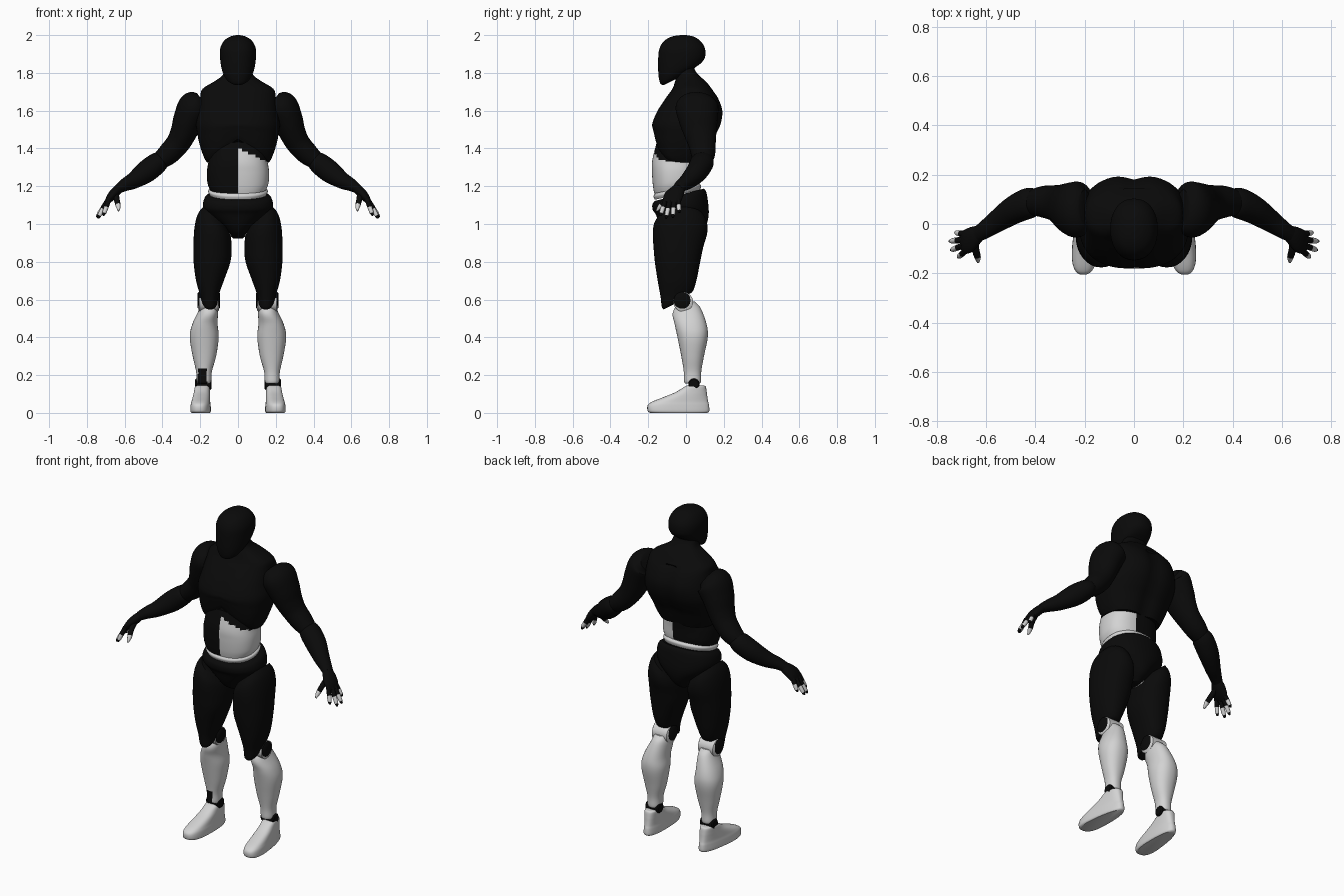
import bpy, bmesh, math
from mathutils import Vector

if "Cube" in bpy.data.objects:
    bpy.data.objects.remove(bpy.data.objects["Cube"])


def material(name, v):
    m = bpy.data.materials.new(name)
    m.diffuse_color = (v, v, v, 1)
    m.use_nodes = True
    m.node_tree.nodes["Principled BSDF"].inputs["Base Color"].default_value = m.diffuse_color
    return m


BLACK, LIGHT = 0, 1
MATS = [material("matte black", 0.003), material("light grey", 0.65)]


def smooth_rows(rows, k):
    """Catmull-Rom interpolation of section tuples."""
    out = []
    for i in range(len(rows) - 1):
        p = [rows[max(0, min(len(rows) - 1, i + d))] for d in (-1, 0, 1, 2)]
        for j in range(k):
            t = j / k
            out.append([0.5 * (2 * b + (c - a) * t + (2 * a - 5 * b + 4 * c - d) * t * t
                               + (3 * b - a - 3 * c + d) * t ** 3) for a, b, c, d in zip(*p)])
    out.append(list(rows[-1]))
    return out


def skin(name, rings, col):
    """Join rings into a closed, smooth shaded part; col(centre, t) or a number gives the colour."""
    bm = bmesh.new()
    vs = [[bm.verts.new(p) for p in r] for r in rings]
    n = len(vs[0])
    pick = col if callable(col) else (lambda c, t: col)
    for i in range(len(vs) - 1):
        for j in range(n):
            q = (j + 1) % n
            f = bm.faces.new((vs[i][j], vs[i][q], vs[i + 1][q], vs[i + 1][j]))
            f.material_index = pick(f.calc_center_median(), (i + 0.5) / (len(vs) - 1))
    for r, t in ((vs[0], 0), (vs[-1], 1)):
        f = bm.faces.new(r)
        f.material_index = pick(f.calc_center_median(), t)
    bmesh.ops.recalc_face_normals(bm, faces=bm.faces)
    me = bpy.data.meshes.new(name)
    bm.to_mesh(me)
    bm.free()
    for m in MATS:
        me.materials.append(m)
    ob = bpy.data.objects.new(name, me)
    bpy.context.collection.objects.link(ob)
    bpy.ops.object.select_all(action='DESELECT')
    ob.select_set(True)
    bpy.context.view_layer.objects.active = ob
    bpy.ops.object.shade_smooth_by_angle(angle=math.radians(40))
    return ob


def stack(name, rows, col, s=1, power=2.2, n=40, k=5, bend=None):
    """Horizontal sections: (z, x_min, x_max, y_min, y_max, x_tilt, y_tilt)."""
    rings = []
    for z, x0, x1, y0, y1, tx, ty in smooth_rows(rows, k):
        ring = []
        for j in range(n):
            a = 2 * math.pi * j / n
            c, d = math.cos(a), math.sin(a)
            dx = math.copysign(abs(c) ** (2 / power), c) * (x1 - x0) / 2
            dy = math.copysign(abs(d) ** (2 / power), d) * (y1 - y0) / 2
            p = Vector(((x0 + x1) / 2 + dx, (y0 + y1) / 2 + dy, z + tx * dx + ty * dy))
            if bend:
                p = bend(p)
            ring.append((p.x * s, p.y, p.z))
        rings.append(ring)
    return skin(name, rings, col)


def tube(name, rows, col, s=1, n=24, k=5):
    """Sections along a path: (x, y, z, thickness radius, depth radius)."""
    rs = smooth_rows(rows, k)
    rings = []
    for i, (x, y, z, rv, ru) in enumerate(rs):
        t = (Vector(rs[min(i + 1, len(rs) - 1)][:3]) - Vector(rs[max(i - 1, 0)][:3])).normalized()
        u = (Vector((0, 1, 0)) - t * t.y).normalized()
        v = t.cross(u)
        ring = []
        for j in range(n):
            a = 2 * math.pi * j / n
            p = Vector((x, y, z)) + u * ru * math.cos(a) + v * rv * math.sin(a)
            ring.append((p.x * s, p.y, p.z))
        rings.append(ring)
    return skin(name, rings, col)


def pin(name, x, y, z, r, half, col, s):
    """Rounded joint cylinder lying along x."""
    rows = [(x - half, r * 0.8), (x - half + 0.006, r), (x + half - 0.006, r), (x + half, r * 0.8)]
    skin(name, [[(s * px, y + q * math.cos(j * math.pi / 16), z + q * math.sin(j * math.pi / 16))
                 for j in range(32)] for px, q in rows], col)


def sym(z, rx, y0, y1, ty=0):
    return (z, -rx, rx, y0, y1, 0, ty)


# Head
stack("head", [sym(1.772, .048, -.118, .03, .5), sym(1.785, .068, -.136, .045, .45),
               sym(1.82, .086, -.146, .075, .25), sym(1.88, .095, -.147, .1),
               sym(1.93, .094, -.14, .1), sym(1.97, .074, -.115, .075),
               sym(1.992, .042, -.075, .04), sym(2.0, .01, -.03, 0)], BLACK)


# Chest with an arched rib edge in front and a groove along the spine
def chest_bend(p):
    if p.y < 0:
        low = max(0, min(1, (1.53 - p.z) / .2))
        p.z += .125 * low * max(0, 1 - abs(p.x) / .17) ** .8 * min(1, -p.y / .12)
        p.y += .012 * math.exp(-(p.x / .025) ** 2) * max(0, 1 - abs(p.z - 1.57) / .1)
    elif p.z < 1.7:
        p.y -= .018 * math.exp(-(p.x / .04) ** 2)
    return p


stack("chest", [sym(1.325, .165, -.155, .09), sym(1.36, .183, -.162, .105), sym(1.42, .203, -.17, .13),
                sym(1.47, .214, -.176, .16), sym(1.53, .222, -.18, .188), sym(1.6, .21, -.152, .197),
                sym(1.67, .2, -.105, .172), sym(1.715, .188, -.072, .137), sym(1.755, .125, -.058, .105),
                sym(1.785, .084, -.05, .07), sym(1.82, .072, -.05, .045), sym(1.86, .07, -.05, .04)],
      BLACK, power=2.5, n=56, bend=chest_bend)


# Abdomen, one half light
def abdomen_colour(c, t):
    edge = 0 if c.y < 0 else .04
    return LIGHT if c.x > edge and c.z < 1.4 - .45 * abs(c.x) else BLACK


stack("abdomen", [sym(1.185, .15, -.168, .065, .2), sym(1.22, .162, -.175, .068, .15),
                  sym(1.28, .164, -.18, .07, .05), sym(1.34, .155, -.178, .075), sym(1.45, .14, -.15, .08)],
      abdomen_colour, power=2.4, n=64, k=8)

# Waist ring and pelvis
stack("waist_ring", [sym(1.155, .15, -.165, .075, .22), sym(1.175, .158, -.172, .08, .22),
                     sym(1.19, .145, -.16, .07, .22)], LIGHT, n=48)
stack("pelvis", [sym(1.155, .155, -.165, .095, .25), sym(1.135, .178, -.178, .108, .22),
                 sym(1.09, .185, -.176, .118, .1), sym(1.05, .16, -.16, .12),
                 sym(1.0, .1, -.14, .11), sym(.955, .055, -.11, .085), sym(.922, .025, -.06, .04)], BLACK)


# Foot widens and turns out towards the toe
def foot_bend(p):
    t = max(0, (.1 - p.y) / .3)
    p.x = .185 + (p.x - .185) * (1 + .45 * t) + .02 * t
    return p


FINGERS = [((.683, -.108, 1.13), (.713, -.135, 1.045)), ((.69, -.086, 1.125), (.742, -.106, 1.03)),
           ((.69, -.063, 1.125), (.748, -.07, 1.035)), ((.683, -.042, 1.135), (.725, -.035, 1.06))]

for side, s in (("left", 1), ("right", -1)):
    # Leg
    stack(side + "_thigh", [(1.035, .055, .185, -.14, .095, .85, 0), (1.0, .042, .213, -.168, .112, .6, 0),
                            (.95, .036, .23, -.176, .112, .35, 0), (.88, .034, .236, -.172, .092, .1, 0),
                            (.8, .04, .235, -.165, .075, 0, 0), (.7, .075, .222, -.15, .055, 0, 0),
                            (.63, .1, .202, -.135, .035, 0, .15), (.59, .108, .19, -.128, .0, 0, .45),
                            (.572, .115, .18, -.118, -.02, 0, .5)], BLACK, s)
    tube(side + "_hip_joint", [(.03, -.02, .955, .01, .02), (.05, -.02, .95, .025, .05),
                               (.08, -.02, .95, .01, .02)], LIGHT, s)
    pin(side + "_knee_cup", .155, -.015, .588, .052, .055, LIGHT, s)
    pin(side + "_knee_disc", .155, -.02, .595, .045, .06, BLACK, s)

    # Shin; the right one has a dark patch above the ankle
    def shin_colour(c, t, s=s):
        return BLACK if s < 0 and -.212 < c.x < -.165 and c.z < .24 and c.y < .03 else LIGHT

    stack(side + "_shin", [(.59, .115, .195, -.035, .045, 0, 0), (.545, .106, .207, -.07, .075, 0, .2),
                           (.47, .108, .242, -.06, .109, 0, 0), (.4, .102, .255, -.045, .115, 0, 0),
                           (.3, .116, .24, -.025, .095, 0, 0), (.22, .138, .222, -.012, .081, 0, 0),
                           (.165, .142, .22, -.01, .08, 0, 0), (.155, .15, .21, 0, .07, 0, 0)],
          shin_colour, s)
    pin(side + "_ankle_joint", .183, .042, .152, .03, .044, BLACK, s)
    stack(side + "_foot", [(0, .147, .223, -.19, .112, 0, 0), (.01, .143, .227, -.203, .123, 0, 0),
                           (.04, .144, .226, -.203, .122, 0, 0), (.06, .146, .224, -.178, .117, 0, 0),
                           (.085, .147, .223, -.115, .113, 0, 0), (.11, .148, .222, -.055, .11, 0, 0),
                           (.14, .15, .22, -.005, .104, 0, 0), (.145, .16, .21, .01, .09, 0, 0)],
          LIGHT, s, power=2.6, bend=foot_bend)

    # Arm
    tube(side + "_upper_arm", [(.195, .06, 1.65, .05, .08), (.228, .058, 1.625, .085, .113),
                               (.262, .065, 1.555, .08, .104), (.288, .075, 1.485, .07, .088),
                               (.32, .085, 1.425, .063, .073), (.37, .09, 1.37, .058, .064),
                               (.42, .085, 1.33, .045, .05)], BLACK, s)
    tube(side + "_forearm", [(.395, .09, 1.348, .042, .05), (.425, .085, 1.325, .056, .062),
                             (.485, .058, 1.278, .059, .057), (.55, .015, 1.232, .045, .046),
                             (.6, -.02, 1.207, .034, .037), (.635, -.042, 1.185, .025, .032)], BLACK, s)
    # Hand
    tube(side + "_palm", [(.62, -.033, 1.197, .022, .028), (.648, -.05, 1.17, .026, .042),
                          (.675, -.07, 1.14, .022, .05), (.698, -.08, 1.11, .01, .04)], BLACK, s)
    for i, (a, b) in enumerate(FINGERS):
        a, b = Vector(a), Vector(b)
        rows = [(*a.lerp(b, t), r, r) for t, r in ((0, .013), (.4, .0125), (.8, .011), (1, .005))]
        tube(f"{side}_finger_{i + 1}", rows, lambda c, t: LIGHT if .4 < t < .75 else BLACK, s, n=12)
    tube(side + "_thumb", [(.645, -.065, 1.16, .015, .015), (.642, -.105, 1.13, .015, .015),
                           (.634, -.135, 1.095, .013, .013), (.632, -.155, 1.07, .005, .005)],
         lambda c, t: LIGHT if t > .6 else BLACK, s, n=12)
